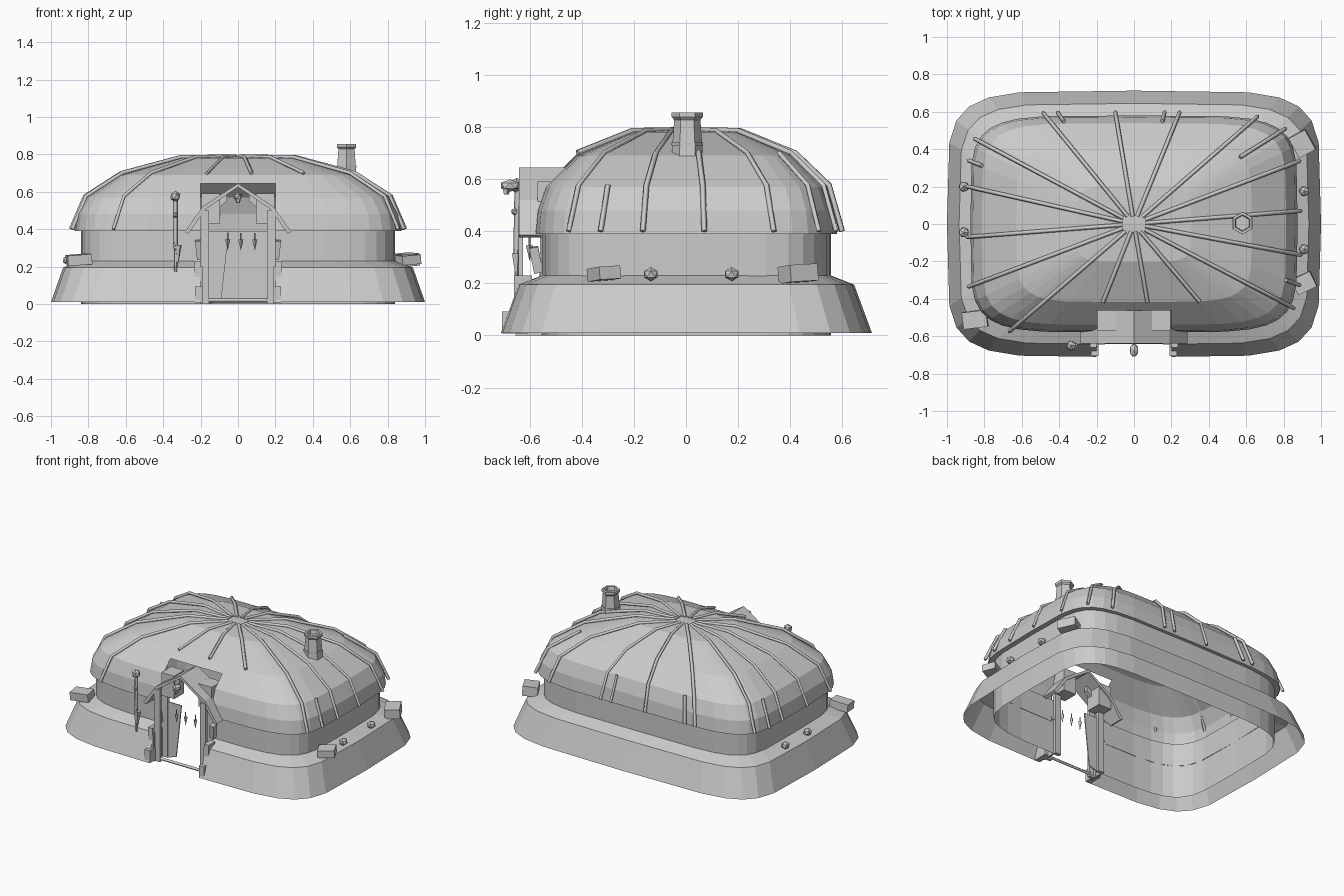
import bpy, bmesh, math
from mathutils import Matrix

if "Cube" in bpy.data.objects:
    bpy.data.objects.remove(bpy.data.objects["Cube"])


def finish(bm, name):
    bmesh.ops.remove_doubles(bm, verts=bm.verts, dist=1e-5)
    me = bpy.data.meshes.new(name)
    bm.to_mesh(me)
    bm.free()
    ob = bpy.data.objects.new(name, me)
    bpy.context.collection.objects.link(ob)
    return ob


def oval_shell(name, rings, seg, n, door=0, top=9.0):
    """Loft rounded-rectangle rings (rx, ry, z); cut a doorway at the front."""
    bm = bmesh.new()
    loops = []
    for rx, ry, z in rings:
        lp = []
        for i in range(seg):
            c, s = math.cos(math.tau * i / seg), math.sin(math.tau * i / seg)
            lp.append(bm.verts.new((rx * math.copysign(abs(c) ** (2 / n), c),
                                    ry * math.copysign(abs(s) ** (2 / n), s), z)))
        loops.append(lp)
    for a, b in zip(loops, loops[1:]):
        for i in range(seg):
            j = (i + 1) % seg
            bm.faces.new((a[i], a[j], b[j], b[i]))
    bmesh.ops.remove_doubles(bm, verts=bm.verts, dist=1e-4)
    for co, no in (((door, 0, 0), (1, 0, 0)), ((-door, 0, 0), (1, 0, 0)), ((0, 0, top), (0, 0, 1))):
        geo = bm.verts[:] + bm.edges[:] + bm.faces[:]
        bmesh.ops.bisect_plane(bm, geom=geo, plane_co=co, plane_no=no)
    gone = []
    for f in bm.faces:
        m = f.calc_center_bounds()
        if abs(m.x) < door and m.y < -0.4 and m.z < top:
            gone.append(f)
    bmesh.ops.delete(bm, geom=gone, context='FACES')
    return finish(bm, name)


def box(name, loc, size, rot=(0, 0, 0)):
    bm = bmesh.new()
    bmesh.ops.create_cube(bm, size=1, matrix=Matrix.Diagonal((*size, 1)))
    ob = finish(bm, name)
    ob.location, ob.rotation_euler = loc, rot
    return ob


def cone(name, loc, r1, r2, h, sides=6):
    bm = bmesh.new()
    bmesh.ops.create_cone(bm, cap_ends=True, segments=sides, radius1=r1, radius2=r2, depth=h)
    ob = finish(bm, name)
    ob.location = loc
    return ob


def pebble(name, loc, scale):
    bm = bmesh.new()
    bmesh.ops.create_icosphere(bm, subdivisions=1, radius=1, matrix=Matrix.Diagonal((*scale, 1)))
    ob = finish(bm, name)
    ob.location = loc
    return ob


def rod(name, pts, r):
    cu = bpy.data.curves.new(name, 'CURVE')
    cu.dimensions = '3D'
    cu.bevel_depth, cu.bevel_resolution, cu.use_fill_caps = r, 0, True
    sp = cu.splines.new('POLY')
    sp.points.add(len(pts) - 1)
    for p, co in zip(sp.points, pts):
        p.co = (*co, 1)
    ob = bpy.data.objects.new(name, cu)
    bpy.context.collection.objects.link(ob)
    return ob


def extrude_profile(name, prof, y0, y1):
    """Closed xz outline pushed from y0 to y1."""
    bm = bmesh.new()
    f = bm.faces.new([bm.verts.new((x, y0, z)) for x, z in prof])
    g = bmesh.ops.extrude_face_region(bm, geom=[f])['geom']
    bmesh.ops.translate(bm, vec=(0, y1 - y0, 0), verts=[v for v in g if isinstance(v, bmesh.types.BMVert)])
    bmesh.ops.recalc_face_normals(bm, faces=bm.faces)
    return finish(bm, name)


# Earth skirt with sloping ledge, wall, and domed roof
oval_shell("skirt", [(1, .713, .01), (.935, .645, .195), (.84, .556, .23)], 24, 5.5, .2)
oval_shell("wall", [(.84, .556, 0), (.84, .556, .39)], 32, 5.5, .19)
dome = [(1, .39), (.985, .48), (.93, .57), (.72, .69), (.35, .78), (0.02, .79), (0, .79)]
oval_shell("dome", [(.84, .556, .39)] + [(.875 * s, .58 * s, z) for s, z in dome], 32, 5.5, .2, .645)

# Roof ribs: (direction x, y, first step, last step), laid on the dome's outline
steps = [(.07, .788), (.35, .785), (.71, .7), (.93, .576), (1.015, .4)]
ribs = [(.66, .575, 0, 5), (.92, .35, 0, 5), (.89, .07, 0, 5), (.89, -.165, 0, 5), (.855, -.45, 0, 5),
        (.49, -.58, 0, 3), (.1, -.58, 0, 3), (-.23, -.58, 0, 3), (-.66, -.57, 0, 5), (-.87, -.33, 0, 5),
        (-.89, -.07, 0, 5), (-.89, .2, 0, 5), (-.85, .455, 0, 5), (-.49, .6, 0, 5), (-.1, .6, 0, 5),
        (.245, .6, 0, 5), (.81, .51, 2, 5), (.84, -.31, 3, 5), (-.86, .33, 3, 5), (-.41, .6, 3, 5),
        (.165, .6, 3, 5)]
for x, y, a, b in ribs:
    k = 1 / (abs(x / .88) ** 5.5 + abs(y / .59) ** 5.5) ** (1 / 5.5)
    rod("roof_rib", [(x * k * t, y * k * t, z) for t, z in steps[a:b]], .011)

# Chimney: tapered hexagonal pipe with rims
cone("chimney_pipe", (.58, .005, .735), .064, .05, .19)
cone("chimney_band", (.58, .005, .735), .061, .061, .012)
bm = bmesh.new()
rim = [(.048, .825), (.06, .838), (.06, .855), (.045, .855), (.04, .83)]
vs = [bm.verts.new((r, 0, z)) for r, z in rim]
es = [bm.edges.new(p) for p in zip(vs, vs[1:])]
bmesh.ops.spin(bm, geom=vs + es, axis=(0, 0, 1), cent=(0, 0, 0), angle=math.tau, steps=6)
rim_ob = finish(bm, "chimney_rim")
rim_ob.location, rim_ob.rotation_euler = (.58, .005, 0), (0, 0, math.pi / 6)

# Porch roof: bent gable
extrude_profile("porch_roof", [(0, .645), (.19, .52), (.285, .385), (.265, .375), (.175, .505), (0, .625),
                               (-.175, .505), (-.265, .375), (-.285, .385), (-.19, .52)], -.64, -.45)

# Door surround, mirrored left and right
for s in (-1, 1):
    box("porch_block", (s * .145, -.515, .51), (.1, .11, .16))
    box("door_post", (s * .178, -.634, .25), (.044, .018, .5))
    extrude_profile("door_jamb", [(s * .155, 0), (s * .2, 0), (s * .2, .5), (s * .06, .59), (s * .06, .55),
                                  (s * .155, .47)], -.56, -.535)
    box("skirt_end", (s * .197, -.605, .1), (.012, .1, .2))
    box("jamb_stone_low", (s * .21, -.655, .05), (.04, .1, .085))
    box("jamb_stone_mid", (s * .215, -.625, .165), (.035, .07, .13), (0, s * .05, 0))
    box("jamb_stone_high", (s * .21, -.575, .29), (.03, .035, .1), (.2, s * .12, 0))
rod("threshold_rod", [(-.2, -.63, .02), (.2, -.63, .02)], .011)
extrude_profile("door_hide", [(-.155, 0), (-.09, .02), (-.07, .2), (-.05, .39), (-.155, .39)], -.555, -.548)

# Hanging teeth and gable ornament
for x in (-.055, .015, .09):
    rod("tooth_cord", [(x, -.6, .38), (x, -.6, .34)], .004)
    cone("hanging_tooth", (x, -.6, .315), 0, .014, .06, 4)
pebble("gable_ornament", (0, -.675, .575), (.026, .04, .024))
cone("gable_ornament_jaw", (0, -.69, .555), .01, .018, .03, 5)

# Hanging charm left of the door
pebble("charm_stone", (-.335, -.65, .575), (.03, .03, .03))
rod("charm_cord", [(-.335, -.645, .56), (-.335, -.65, .3)], .013)
pebble("charm_bead", (-.335, -.655, .475), (.016, .016, .016))
cone("charm_tip", (-.322, -.65, .265), .003, .022, .1, 5)
cone("charm_spike", (-.333, -.65, .25), .008, .012, .16, 5)

# Stones resting on the ledge
for x, y, sx, sy, h, a in ((-.85, -.51, .13, .09, .055, .12), (.91, -.315, .11, .09, .05, .45),
                           (.9, .43, .1, .12, .065, .5)):
    box("ledge_stone", (x, y, .237), (sx, sy, h), (.05, -.08, a))
for x, y in ((.91, .175), (.91, -.135), (-.91, .2), (-.91, -.045)):
    pebble("ledge_pebble", (x, y, .235), (.03, .03, .027))
